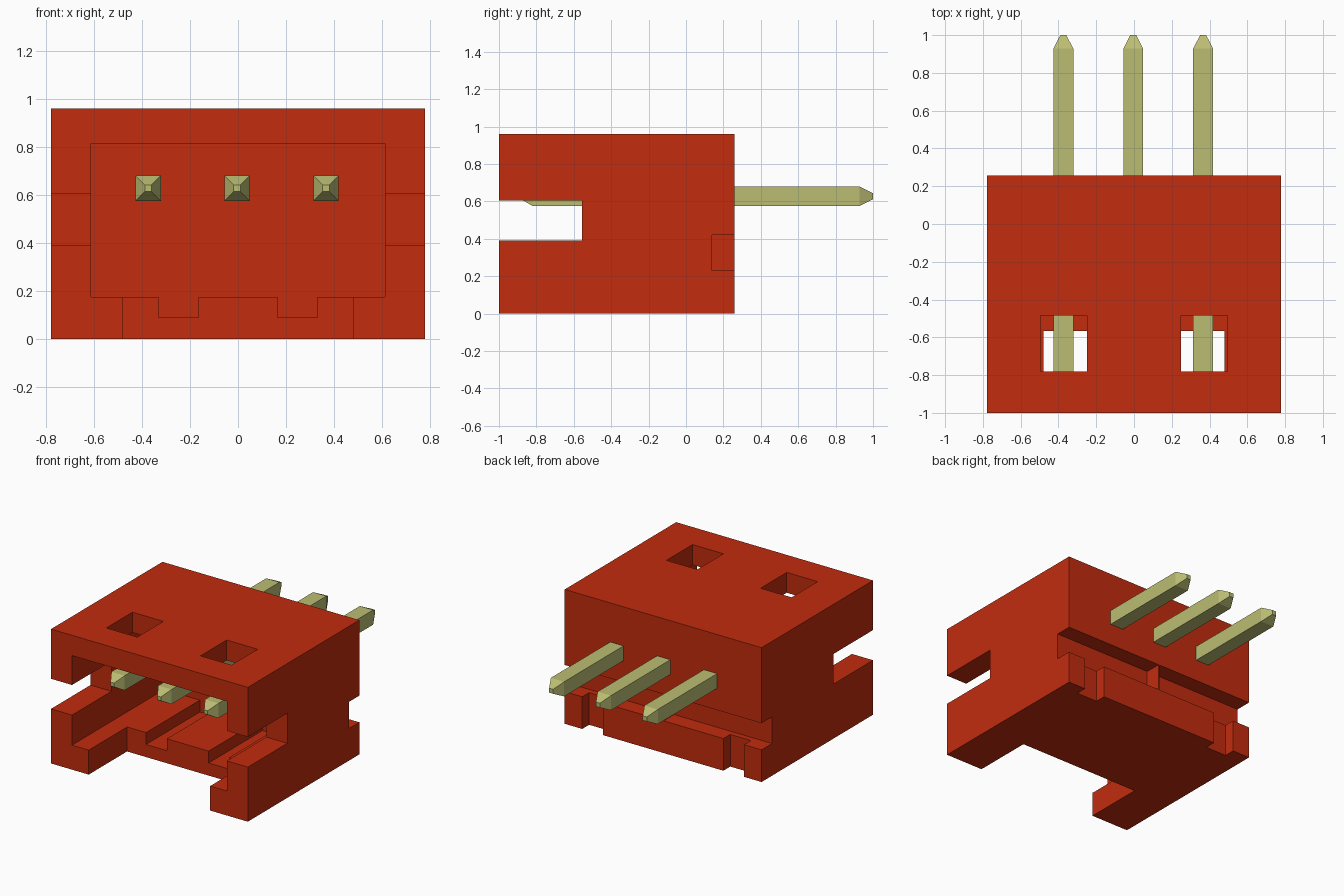
import bpy, bmesh
from mathutils import Vector

default = bpy.data.objects.get("Cube")
if default:
    bpy.data.objects.remove(default, do_unlink=True)


def material(name, rgb):
    m = bpy.data.materials.new(name)
    m.use_nodes = True
    m.diffuse_color = (*rgb, 1)
    m.node_tree.nodes["Principled BSDF"].inputs["Base Color"].default_value = (*rgb, 1)
    return m


def add_object(name, bm, mat):
    bmesh.ops.recalc_face_normals(bm, faces=bm.faces)
    mesh = bpy.data.meshes.new(name)
    bm.to_mesh(mesh)
    bm.free()
    if mat:
        mesh.materials.append(mat)
    obj = bpy.data.objects.new(name, mesh)
    bpy.context.collection.objects.link(obj)
    return obj


def box(name, x, y, z, mat=None):
    """Box spanning the given (low, high) ranges."""
    bm = bmesh.new()
    bmesh.ops.create_cube(bm, size=1)
    for v in bm.verts:
        v.co = Vector([lo + (c + 0.5) * (hi - lo) for c, (lo, hi) in zip(v.co, (x, y, z))])
    return add_object(name, bm, mat)


def cut(target, x, y, z):
    cutter = box("cutter", x, y, z)
    cutter.hide_render = True
    mod = target.modifiers.new("cut", "BOOLEAN")
    mod.operation = "DIFFERENCE"
    mod.solver = "EXACT"
    mod.object = cutter
    bpy.context.view_layer.objects.active = target
    bpy.ops.object.modifier_apply(modifier=mod.name)
    bpy.data.objects.remove(cutter, do_unlink=True)


def cut_pair(target, x, y, z):
    cut(target, x, y, z)
    cut(target, (-x[1], -x[0]), y, z)


red = material("red plastic", (0.54, 0.025, 0.0045))
brass = material("pale brass", (0.5, 0.51, 0.17))

FRONT, BACK, HALF, TOP = -1.0, 0.258, 0.778, 0.96
CAVITY_BACK = 0.04

# Housing shell with its open front cavity
housing = box("housing", (-HALF, HALF), (FRONT, BACK), (0, TOP), red)
cut(housing, (-0.612, 0.612), (-1.2, CAVITY_BACK), (0.175, 0.815))

# Notch through the front of the floor, and two floor grooves
cut(housing, (-0.48, 0.48), (-1.2, -0.567), (-0.2, 0.3))
cut_pair(housing, (0.165, 0.33), (-1.2, CAVITY_BACK), (0.09, 0.3))

# Side slots and roof windows
cut_pair(housing, (0.5, 1), (-1.2, -0.555), (0.39, 0.605))
cut_pair(housing, (0.25, 0.495), (-0.78, -0.485), (0.7, 1.2))

# Cross recess on the back, with upright grooves below it
cut(housing, (-1, 1), (0.14, 0.5), (0.23, 0.42))
cut_pair(housing, (0.476, 0.64), (0.18, 0.5), (-0.2, 0.3))

# Thin web at the middle of the back recess
box("recess_web", (-0.003, 0.003), (0.135, BACK), (0.225, 0.425), red)


# Square contact pins with tapered ends
def pin(name, cx, cz=0.628):
    bm = bmesh.new()
    rings = []
    for y, r in ((-0.885, 0.014), (-0.82, 0.0525), (0.928, 0.0525), (1.0, 0.016)):
        rings.append([bm.verts.new((cx + sx * r, y, cz + sz * r))
                      for sx, sz in ((-1, -1), (1, -1), (1, 1), (-1, 1))])
    for a, b in zip(rings, rings[1:]):
        for i in range(4):
            j = (i + 1) % 4
            bm.faces.new((a[i], a[j], b[j], b[i]))
    bm.faces.new(rings[0])
    bm.faces.new(rings[-1])
    add_object(name, bm, brass)


for i, label in enumerate(("right", "middle", "left")):
    pin(label + "_pin", -0.374 + i * 0.37)
